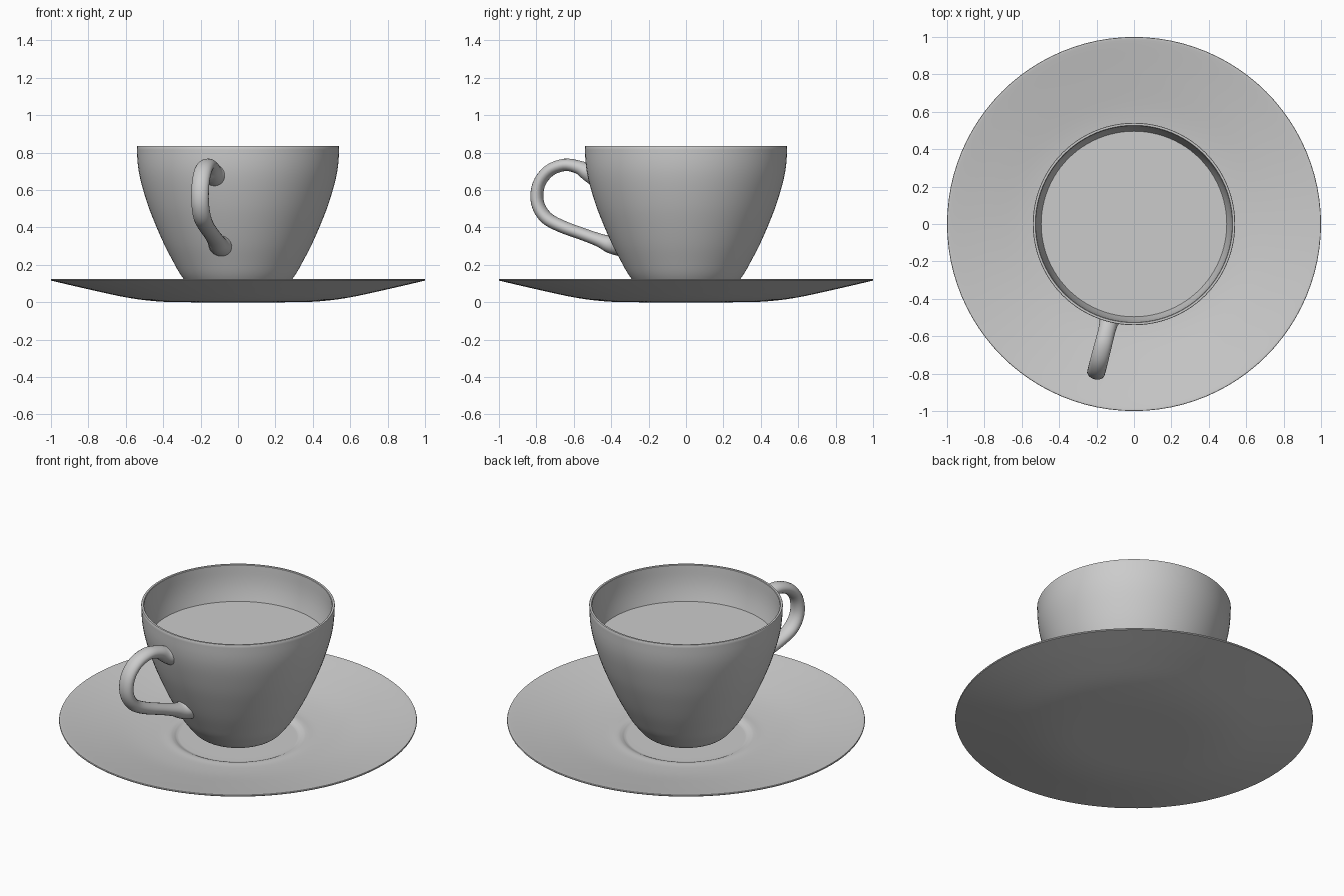
import bpy, bmesh, math
from mathutils import Vector

if "Cube" in bpy.data.objects:
    bpy.data.objects.remove(bpy.data.objects["Cube"])


def smooth(pts, steps=5):
    """Catmull-Rom curve through the given points."""
    p = [Vector(q) for q in pts]
    p = [2 * p[0] - p[1]] + p + [2 * p[-1] - p[-2]]
    out = []
    for i in range(1, len(p) - 2):
        a, b, c, d = p[i - 1:i + 3]
        for k in range(steps):
            t = k / steps
            out.append(0.5 * (2 * b + (c - a) * t + (2 * a - 5 * b + 4 * c - d) * t ** 2
                              + (3 * b - a - 3 * c + d) * t ** 3))
    return out + [p[-2]]


def finish(bm, name, angle=40):
    bmesh.ops.recalc_face_normals(bm, faces=bm.faces)
    me = bpy.data.meshes.new(name)
    bm.to_mesh(me)
    bm.free()
    ob = bpy.data.objects.new(name, me)
    bpy.context.collection.objects.link(ob)
    bpy.ops.object.select_all(action='DESELECT')
    ob.select_set(True)
    bpy.context.view_layer.objects.active = ob
    bpy.ops.object.shade_smooth_by_angle(angle=math.radians(angle))
    return ob


def lathe(name, profile, segs=96):
    """Spin a closed (radius, z) profile that starts and ends on the axis."""
    bm = bmesh.new()
    verts = [bm.verts.new((r, 0, z)) for r, z in profile]
    edges = [bm.edges.new(e) for e in zip(verts, verts[1:])]
    bmesh.ops.spin(bm, geom=verts + edges, cent=(0, 0, 0), axis=(0, 0, 1),
                   angle=math.tau, steps=segs, use_duplicate=False)
    bmesh.ops.remove_doubles(bm, verts=bm.verts, dist=0.0005)
    return finish(bm, name)


# Saucer: shallow dish with a recessed well for the cup
under = smooth([(0, 0), (0.3, 0), (0.45, 0.006), (0.6, 0.026), (0.8, 0.069), (0.998, 0.115)])
upper = smooth([(0.998, 0.125), (0.97, 0.121), (0.8, 0.088), (0.6, 0.052), (0.45, 0.037),
                (0.385, 0.037), (0.36, 0.031), (0.34, 0.022), (0.31, 0.02), (0.15, 0.02), (0, 0.02)])
lathe("saucer", under + [(1.0, 0.12)] + upper)

# Cup: thin wall with a rounded base
outer = smooth([(0, 0.03), (0.14, 0.031), (0.2, 0.043), (0.245, 0.07), (0.283, 0.115),
                (0.312, 0.155), (0.343, 0.21), (0.39, 0.3), (0.435, 0.4), (0.475, 0.5),
                (0.507, 0.6), (0.527, 0.68), (0.537, 0.75), (0.541, 0.832)])
inner = [(max(r - 0.016, 0), z + 0.016 * (1 - z / 0.85)) for r, z in reversed(outer)]
lathe("cup", outer + [(0.539, 0.835), (0.528, 0.835)] + inner)

# Drink: flat surface inside the cup
bm = bmesh.new()
bmesh.ops.create_circle(bm, cap_ends=True, segments=96, radius=0.505,)
bmesh.ops.translate(bm, verts=bm.verts, vec=(0, 0, 0.622))
finish(bm, "drink")

# Handle: oval section swept along a loop, flared where it meets the cup
# (distance from axis, z, half thickness, half width)
path = smooth([(0.520, 0.680, 0.062, 0.062), (0.548, 0.698, 0.046, 0.050),
               (0.595, 0.722, 0.036, 0.046), (0.670, 0.734, 0.033, 0.047),
               (0.755, 0.703, 0.033, 0.048), (0.812, 0.630, 0.033, 0.048),
               (0.820, 0.535, 0.034, 0.048), (0.775, 0.455, 0.035, 0.048),
               (0.690, 0.407, 0.034, 0.046), (0.570, 0.364, 0.033, 0.045),
               (0.480, 0.332, 0.036, 0.048), (0.425, 0.311, 0.047, 0.054),
               (0.386, 0.302, 0.062, 0.064)], 4)
turn = math.radians(14.3)
out_dir = Vector((-math.sin(turn), -math.cos(turn), 0))
side = Vector((math.cos(turn), -math.sin(turn), 0))
up = Vector((0, 0, 1))
SIDES = 20
bm = bmesh.new()
rings = []
last = len(path) - 1
for i, (d, z, thick, wide) in enumerate(path):
    a, b = path[max(i - 1, 0)], path[min(i + 1, last)]
    tan = Vector((b[0] - a[0], b[1] - a[1])).normalized()
    # ease the end sections parallel to the cup wall
    for wall, w in ((Vector((0.98, -0.19)), 1 - i / 5), (Vector((-0.91, 0.41)), 1 - (last - i) / 5)):
        if w > 0:
            tan = tan.lerp(wall, w).normalized()
    nor = out_dir * -tan[1] + up * tan[0]
    c = out_dir * d + up * z
    rings.append([bm.verts.new(c + nor * thick * math.cos(t) + side * wide * math.sin(t))
                  for t in (math.tau * k / SIDES for k in range(SIDES))])
for r, s in zip(rings, rings[1:]):
    for k in range(SIDES):
        j = (k + 1) % SIDES
        bm.faces.new((r[k], r[j], s[j], s[k]))
finish(bm, "handle", 60)
